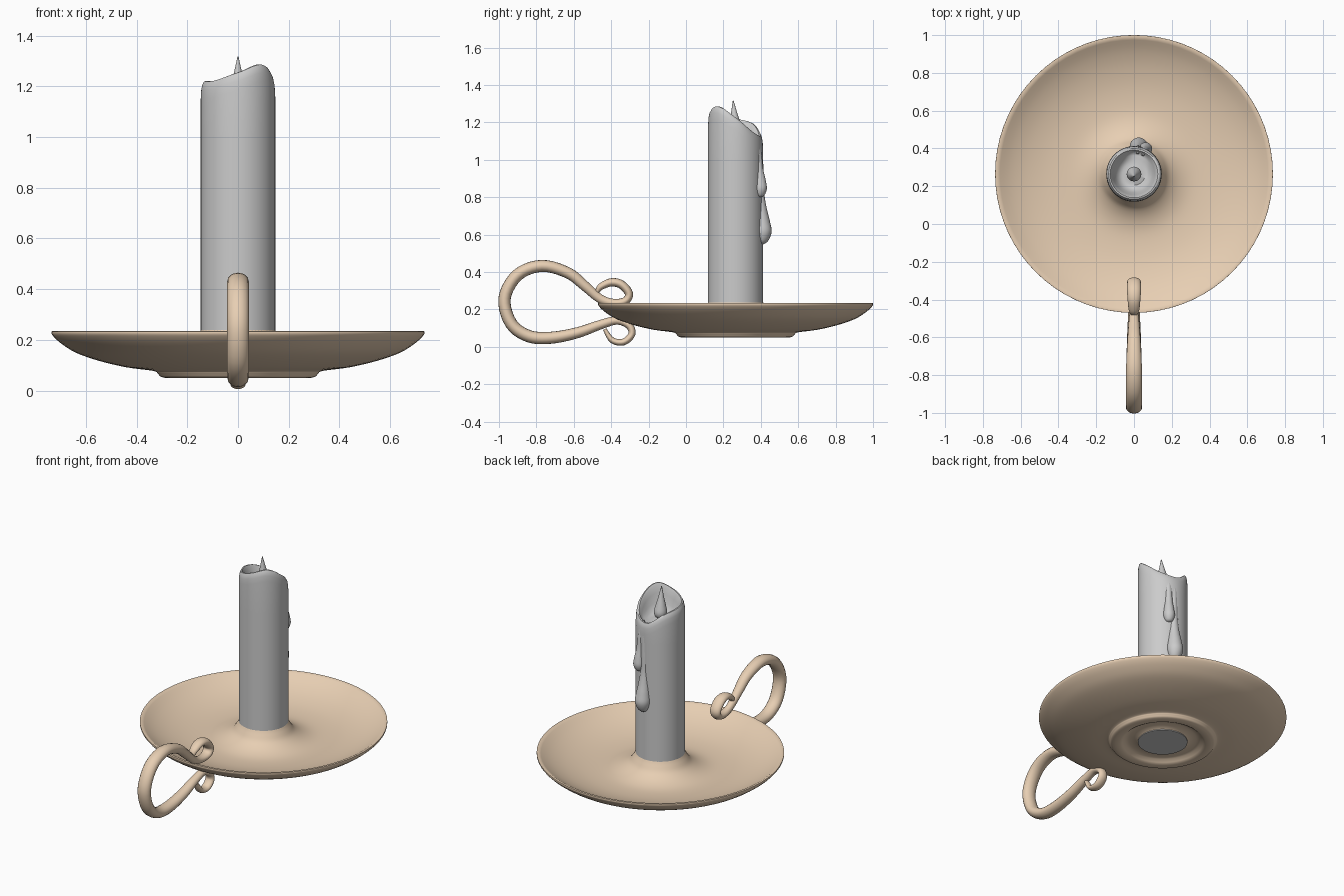
import bpy, bmesh, math
from mathutils import Vector

CY = 0.265  # y of the plate and candle axis

clay = bpy.data.materials.new("clay")
clay.diffuse_color = (0.80, 0.62, 0.45, 1)


def spline(pts, n=6):
    """Catmull-Rom through points of any dimension."""
    out = []
    for i in range(len(pts) - 1):
        p = [pts[max(i - 1, 0)], pts[i], pts[i + 1], pts[min(i + 2, len(pts) - 1)]]
        for k in range(n):
            t = k / n
            out.append([0.5 * (2 * b + (c - a) * t + (2 * a - 5 * b + 4 * c - d) * t * t
                               + (3 * b - a - 3 * c + d) * t ** 3) for a, b, c, d in zip(*p)])
    out.append(list(pts[-1]))
    return out


def skin(name, rings, mat=None, caps=True, closed=False, angle=50):
    """Join rings of points into a tube, with optional end caps."""
    bm = bmesh.new()
    vs = [[bm.verts.new(p) for p in r] for r in rings]
    pairs = list(zip(vs, vs[1:])) + ([(vs[-1], vs[0])] if closed else [])
    for a, b in pairs:
        for i in range(len(a)):
            j = (i + 1) % len(a)
            bm.faces.new((a[i], a[j], b[j], b[i]))
    if caps and not closed:
        bm.faces.new(vs[0])
        bm.faces.new(vs[-1])
    bmesh.ops.recalc_face_normals(bm, faces=bm.faces)
    me = bpy.data.meshes.new(name)
    bm.to_mesh(me)
    bm.free()
    ob = bpy.data.objects.new(name, me)
    bpy.context.collection.objects.link(ob)
    if mat:
        me.materials.append(mat)
    bpy.ops.object.select_all(action='DESELECT')
    ob.select_set(True)
    bpy.context.view_layer.objects.active = ob
    bpy.ops.object.shade_smooth_by_angle(angle=math.radians(angle))
    return ob


def circle(x, y, z, r, n):
    return [(x + r * math.cos(2 * math.pi * i / n), y + r * math.sin(2 * math.pi * i / n), z)
            for i in range(n)]


# Plate: collar, dish, rim, underside and foot ring
top = spline([(0.146, 0.24), (0.16, 0.215), (0.19, 0.175), (0.25, 0.142), (0.33, 0.127),
              (0.45, 0.134), (0.56, 0.158), (0.65, 0.193), (0.722, 0.235)], 4)
under = spline([(0.735, 0.234), (0.732, 0.219), (0.70, 0.188), (0.64, 0.15), (0.55, 0.118),
                (0.44, 0.092), (0.335, 0.078), (0.317, 0.068), (0.305, 0.055), (0.285, 0.05)], 4)
foot = [(0.255, 0.05), (0.24, 0.058), (0.225, 0.072), (0.20, 0.075), (0.16, 0.07), (0.146, 0.062)]
skin("plate", [circle(0, CY, z, r, 72) for r, z in top + under + foot], clay, closed=True)

# Handle: one rod with a curl at each end, as (y, z, half width, half thickness)
path = [(-0.475, 0.295, .018, .012), (-0.455, 0.322, .028, .018), (-0.40, 0.345, .034, .022),
        (-0.345, 0.333, .037, .023), (-0.305, 0.285, .036, .022), (-0.325, 0.245, .034, .021),
        (-0.39, 0.235, .028, .022), (-0.46, 0.258, .024, .024), (-0.54, 0.325, .030, .027),
        (-0.63, 0.395, .036, .030), (-0.77, 0.433, .042, .032), (-0.90, 0.385, .043, .033),
        (-0.97, 0.26, .043, .033), (-0.935, 0.125, .043, .033), (-0.84, 0.057, .042, .033),
        (-0.72, 0.049, .040, .032), (-0.58, 0.076, .036, .029), (-0.46, 0.118, .030, .025),
        (-0.37, 0.141, .026, .022), (-0.305, 0.115, .028, .020), (-0.29, 0.067, .030, .019),
        (-0.335, 0.026, .030, .018), (-0.395, 0.036, .027, .016), (-0.435, 0.095, .018, .010)]
pts = spline(path, 5)
rings = []
for i, (y, z, w, t) in enumerate(pts):
    a, b = pts[max(i - 1, 0)], pts[min(i + 1, len(pts) - 1)]
    d = Vector((b[0] - a[0], b[1] - a[1])).normalized()
    ring = []
    for k in range(16):
        u = 2 * math.pi * k / 16
        s = t * math.sin(u)
        ring.append((w * math.cos(u), y - d.y * s, z + d.x * s))
    rings.append(ring)
skin("handle", rings, clay)

# Candle: round body with an uneven melted rim and a hollow top
heights = [1.228, 1.15, 1.13, 1.195, 1.22, 1.224, 1.256, 1.287]  # every 45 degrees
rim = [p[0] for p in spline([(h,) for h in heights[-2:] + heights + heights[:2]], 8)][16:80]


def melted(r, drop, floor=0.0):
    """Ring that follows the rim height, blended towards the flat pool."""
    ring = circle(0, CY, 0, r, 64)
    return [(x, y, (h - drop) * (1 - floor) + 1.105 * floor) for (x, y, _), h in zip(ring, rim)]


body = [circle(0, CY, 0.058, 0.147, 64), circle(0, CY, 0.6, 0.147, 64), circle(0, CY, 1.0, 0.147, 64)]
body += [melted(r, d, f) for r, d, f in
         [(0.147, 0.07, 0), (0.145, 0.035, 0), (0.141, 0.014, 0), (0.134, 0.002, 0),
          (0.126, 0.001, 0), (0.119, 0.01, 0.03), (0.11, 0.02, 0.25), (0.098, 0.02, 0.6),
          (0.082, 0.0, 0.9), (0.06, 0, 1)]]
body += [circle(0, CY, 1.112, 0.035, 64), circle(0, CY, 1.118, 0.006, 64)]
skin("candle", body)

# Wick: small teardrop
wick = spline([(0.004, 1.112), (0.03, 1.125), (0.039, 1.155), (0.031, 1.195), (0.018, 1.245),
               (0.009, 1.285), (0.002, 1.317)], 4)
skin("wick", [circle(0, CY - 0.012 * max(0, (z - 1.15) / 0.16), z, max(r, .001), 20) for r, z in wick])


# Wax drips: teardrops that sink into the candle towards the top
def drip(name, angle, profile):
    a = math.radians(angle)
    rings = []
    for dist, r, z in spline(profile, 5):
        rings.append(circle(dist * math.cos(a), CY + dist * math.sin(a), z, max(r, .001), 20))
    skin(name, rings)


drip("drip_upper", 65, [(0.145, 0.002, 0.80), (0.145, 0.022, 0.81), (0.147, 0.034, 0.845),
                        (0.145, 0.030, 0.89), (0.138, 0.023, 0.95), (0.130, 0.022, 1.03),
                        (0.122, 0.020, 1.09), (0.115, 0.004, 1.125)])
drip("drip_lower", 80, [(0.140, 0.003, 0.545), (0.143, 0.032, 0.565), (0.147, 0.048, 0.615),
                        (0.143, 0.043, 0.67), (0.136, 0.033, 0.74), (0.130, 0.026, 0.82),
                        (0.127, 0.024, 0.95), (0.122, 0.022, 1.07), (0.115, 0.004, 1.12)])
